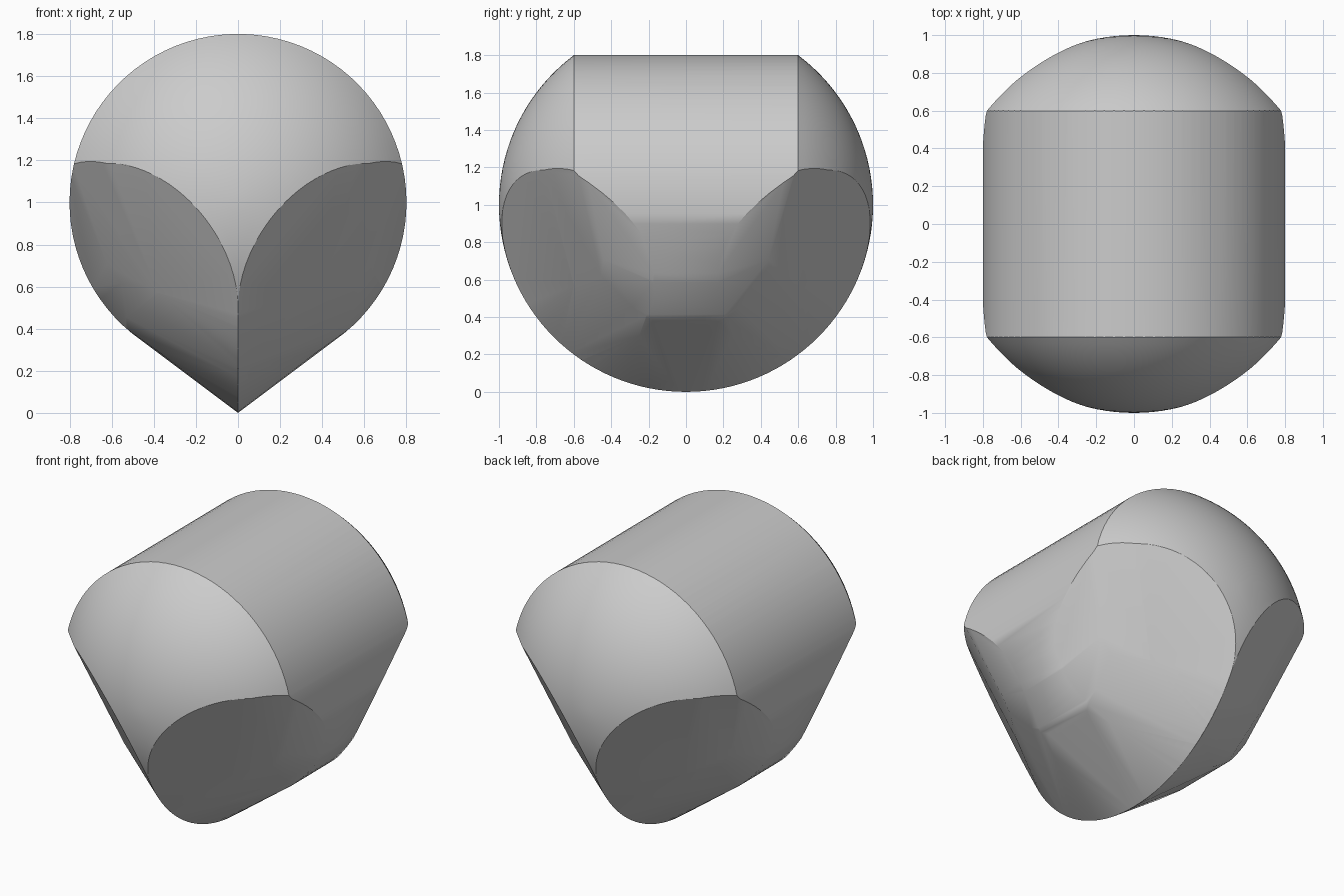
import bpy, bmesh
from math import sin, cos, radians, hypot, atan2
from mathutils import Vector, Matrix

if "Cube" in bpy.data.objects:
    bpy.data.objects.remove(bpy.data.objects["Cube"], do_unlink=True)

# One neutral grey
grey = bpy.data.materials.new("plain grey")
grey.use_nodes = True
colour = (0.6, 0.6, 0.6, 1)
grey.diffuse_color = colour
grey.node_tree.nodes["Principled BSDF"].inputs["Base Color"].default_value = colour


def slice_off(bm, normal, offset):
    """Cut the solid with the plane normal . p = offset and cap it."""
    n = Vector(normal)
    geom = bm.verts[:] + bm.edges[:] + bm.faces[:]
    bmesh.ops.bisect_plane(bm, geom=geom, dist=1e-5,
                           plane_co=n * (offset / n.length_squared),
                           plane_no=n.normalized(), clear_outer=True)
    rim = [e for e in bm.edges if e.is_boundary]
    if rim:
        bmesh.ops.holes_fill(bm, edges=rim, sides=0)


# Corners that stand out on the keel sides (x, y, z from the centre)
KEEL_CORNERS = ((0.39, 0.25, -0.7), (0.38, 0.6, -0.43))


def keel_slope(angle):
    """Steepness of the keel flat that still clears both corners."""
    slopes = [0.75]
    for x, y, z in KEEL_CORNERS:
        slopes.append((1 - hypot(y, z) * cos(abs(angle) - atan2(y, -z))) / x)
    return min(slopes)


# Ball with its poles on the y axis
bm = bmesh.new()
bmesh.ops.create_uvsphere(bm, u_segments=96, v_segments=64, radius=1,
                          matrix=Matrix.Rotation(radians(90), 4, 'X'))

# Rounded barrel across the top and sides
STEPS = 72
for i in range(STEPS + 1):
    a = radians(-53 + 286 * i / STEPS)
    slice_off(bm, (cos(a), 0, sin(a)), 0.8)

# Keel: flats fanned along the round bottom edge, on both sides
for side in (-1, 1):
    for deg in range(-60, 61, 4):
        p = radians(deg)
        slice_off(bm, (side * keel_slope(p), sin(p), -cos(p)), 1)

# Cheeks between barrel, ball and keel: outer, upper and lower flats
CHEEKS = ((0.648, 0.635, -0.42, 0.808),
          (0.83, 0.38, -0.41, 0.806),
          (0.746, 0.407, -0.527, 0.8))
for side in (-1, 1):
    for end in (-1, 1):
        for x, y, z, offset in CHEEKS:
            slice_off(bm, (side * x, end * y, z), offset)

# Clean up and stand on the ground
bmesh.ops.remove_doubles(bm, verts=bm.verts, dist=0.0005)
bmesh.ops.recalc_face_normals(bm, faces=bm.faces)
bmesh.ops.translate(bm, verts=bm.verts, vec=(0, 0, 1))
mesh = bpy.data.meshes.new("rounded_body")
bm.to_mesh(mesh)
bm.free()
mesh.materials.append(grey)

body = bpy.data.objects.new("rounded_body", mesh)
bpy.context.collection.objects.link(body)
bpy.context.view_layer.objects.active = body
body.select_set(True)
bpy.ops.object.shade_smooth_by_angle(angle=radians(30))
soften = body.modifiers.new("Flat faces stay flat", 'WEIGHTED_NORMAL')
soften.keep_sharp = True
